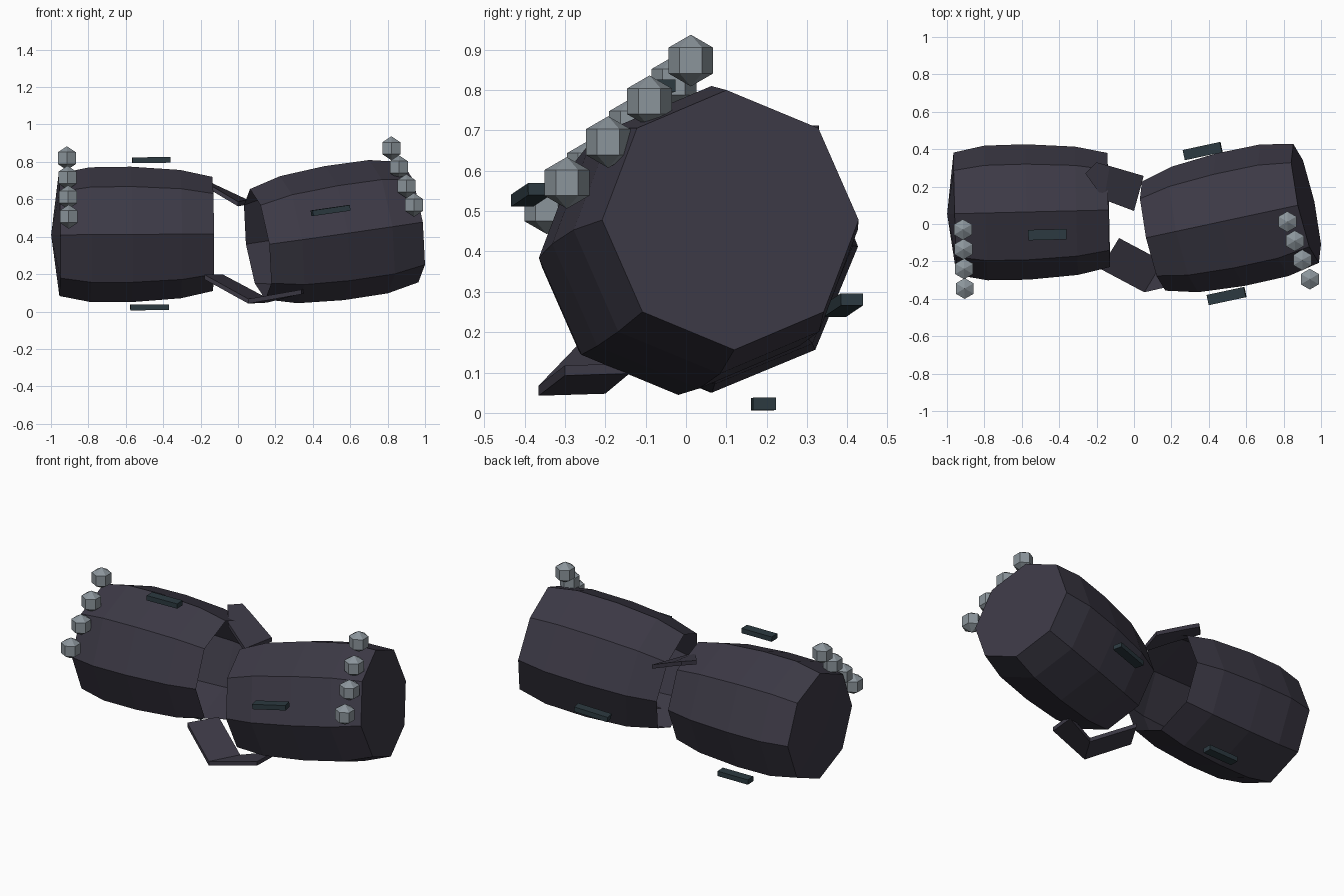
import bpy, bmesh, math
from mathutils import Vector, Matrix

if "Cube" in bpy.data.objects:
    bpy.data.objects.remove(bpy.data.objects["Cube"])


def material(name, rgb):
    m = bpy.data.materials.new(name)
    m.diffuse_color = (*rgb, 1)
    m.use_nodes = True
    m.node_tree.nodes["Principled BSDF"].inputs["Base Color"].default_value = m.diffuse_color
    return m


HULL = material("dark_hull", (0.045, 0.041, 0.06))
TEAL = material("dark_teal", (0.025, 0.042, 0.052))
STEEL = material("steel", (0.26, 0.30, 0.33))


def finish(bm, name, mat, matrix=Matrix()):
    bmesh.ops.recalc_face_normals(bm, faces=bm.faces)
    me = bpy.data.meshes.new(name)
    bm.to_mesh(me)
    bm.free()
    me.materials.append(mat)
    ob = bpy.data.objects.new(name, me)
    ob.matrix_world = matrix
    bpy.context.collection.objects.link(ob)
    return ob


def frame(origin, direction):
    # local x follows the direction, local y stays level
    x = Vector(direction).normalized()
    y = Vector((0, 0, 1)).cross(x).normalized()
    z = x.cross(y)
    return Matrix.Translation(origin) @ Matrix((x, y, z)).transposed().to_4x4()


def barrel(name, cap, rim, profile, dome=0.0):
    # eight-sided lathe, closed at the cap and open at the broken rim
    bm = bmesh.new()
    rings = []
    for s, r in profile:
        rings.append([bm.verts.new((s, r * math.cos(i * math.pi / 4), r * math.sin(i * math.pi / 4)))
                      for i in range(8)])
    for a, b in zip(rings, rings[1:]):
        for i in range(8):
            j = (i + 1) % 8
            bm.faces.new((a[i], a[j], b[j], b[i]))
    if dome:
        tip = bm.verts.new((-dome, 0, 0))
        for i in range(8):
            bm.faces.new((rings[0][i], tip, rings[0][(i + 1) % 8]))
    else:
        bm.faces.new(rings[0])
    return finish(bm, name, HULL, frame(cap, Vector(rim) - Vector(cap)))


def bent_plate(name, pairs, thick):
    # torn strip following pairs of edge points
    bm = bmesh.new()
    rows = []
    for p, q in pairs:
        up = Vector((0, 0, thick / 2))
        p, q = Vector(p), Vector(q)
        rows.append([bm.verts.new(v) for v in (p - up, q - up, q + up, p + up)])
    for a, b in zip(rows, rows[1:]):
        for i in range(4):
            j = (i + 1) % 4
            bm.faces.new((a[i], a[j], b[j], b[i]))
    bm.faces.new(rows[0])
    bm.faces.new(rows[-1])
    return finish(bm, name, HULL)


# two broken barrel halves
L_CAP, L_RIM = (-0.957, 0.055, 0.41), (-0.135, 0.075, 0.415)
R_CAP, R_RIM = (0.92, 0.11, 0.478), (0.105, -0.065, 0.36)
barrel("left_half", L_CAP, L_RIM,
       [(0, 0.327), (0.165, 0.36), (0.385, 0.362), (0.65, 0.343), (0.822, 0.305)], 0.042)
barrel("right_half", R_CAP, R_RIM,
       [(0, 0.325), (0.175, 0.36), (0.42, 0.362), (0.67, 0.343), (0.842, 0.298)])

# torn strips bridging the gap
bent_plate("lower_torn_strip", [((-0.18, -0.24, 0.185), (-0.08, -0.075, 0.185)),
                                ((0.055, -0.365, 0.055), (0.155, -0.20, 0.06)),
                                ((0.34, -0.30, 0.105), (0.35, -0.14, 0.11))], 0.025)
bent_plate("upper_torn_strip", [((-0.26, 0.27, 0.70), (-0.20, 0.33, 0.70)),
                                ((-0.16, 0.13, 0.67), (-0.13, 0.31, 0.67)),
                                ((0.0, 0.07, 0.575), (0.052, 0.257, 0.585))], 0.025)

# floating trim bars
for i, (pos, a, b) in enumerate([((-0.463, -0.057, 0.81), L_CAP, L_RIM),
                                 ((-0.473, 0.192, 0.022), L_CAP, L_RIM),
                                 ((0.367, 0.39, 0.267), R_RIM, R_CAP),
                                 ((0.495, -0.385, 0.54), R_RIM, R_CAP)]):
    bm = bmesh.new()
    bmesh.ops.create_cube(bm, size=1)
    bmesh.ops.scale(bm, vec=(0.205, 0.056, 0.03), verts=bm.verts)
    finish(bm, f"trim_bar_{i + 1}", TEAL, frame(pos, Vector(b) - Vector(a)))

# rows of studs near the caps
for side, first, last in [("left", (-0.915, -0.03, 0.82), (-0.905, -0.345, 0.507)),
                          ("right", (0.82, 0.012, 0.873), (0.94, -0.295, 0.57))]:
    for i in range(4):
        bm = bmesh.new()
        bmesh.ops.create_uvsphere(bm, u_segments=6, v_segments=3, radius=0.064)
        finish(bm, f"{side}_stud_{i + 1}", STEEL,
               Matrix.Translation(Vector(first).lerp(Vector(last), i / 3)))
